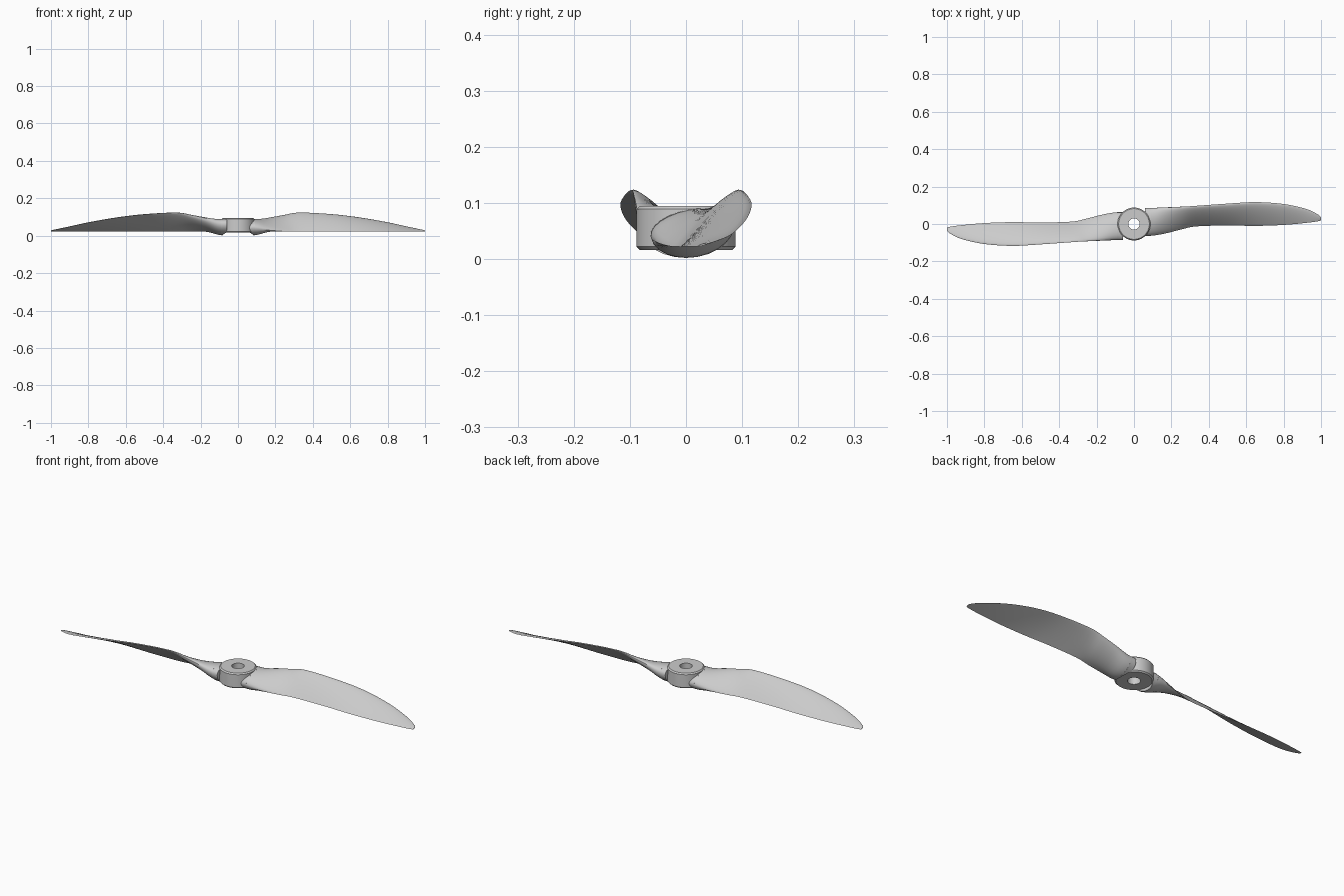
import bpy, bmesh, math
from mathutils import Vector

if "Cube" in bpy.data.objects:
    bpy.data.objects.remove(bpy.data.objects["Cube"], do_unlink=True)

grey = bpy.data.materials.new("light grey plastic")
grey.use_nodes = True
grey.diffuse_color = (0.6, 0.6, 0.6, 1)
grey.node_tree.nodes["Principled BSDF"].inputs["Base Color"].default_value = (0.6, 0.6, 0.6, 1)

HUB_R = 0.088


def make_object(name, bm, angle):
    bmesh.ops.recalc_face_normals(bm, faces=bm.faces)
    mesh = bpy.data.meshes.new(name)
    bm.to_mesh(mesh)
    bm.free()
    mesh.materials.append(grey)
    obj = bpy.data.objects.new(name, mesh)
    bpy.context.collection.objects.link(obj)
    bpy.ops.object.select_all(action="DESELECT")
    obj.select_set(True)
    bpy.context.view_layer.objects.active = obj
    bpy.ops.object.shade_smooth_by_angle(angle=math.radians(angle))
    return obj


# Hub: a bevelled ring with a shaft hole
def build_hub():
    bm = bmesh.new()
    profile = [(0.03, 0.016), (0.082, 0.016), (HUB_R, 0.022),
               (HUB_R, 0.089), (0.082, 0.095), (0.03, 0.095)]
    n = 64
    rings = []
    for i in range(n):
        a = math.tau * i / n
        rings.append([bm.verts.new((r * math.cos(a), r * math.sin(a), z)) for r, z in profile])
    for i in range(n):
        a, b = rings[i], rings[(i + 1) % n]
        for j in range(len(profile)):
            k = (j + 1) % len(profile)
            bm.faces.new((a[j], b[j], b[k], a[k]))
    make_object("hub", bm, 35)


# Blade stations: x, low edge y z, high edge y z, upper bulge, lower bulge, airfoil blend
STATIONS = [
    (0.075, -0.063, 0.040, 0.086, 0.066, 0.036, 0.050, 0),
    (0.110, -0.061, 0.036, 0.086, 0.072, 0.032, 0.046, 0),
    (0.170, -0.050, 0.029, 0.088, 0.092, 0.020, 0.030, 0.2),
    (0.250, -0.030, 0.023, 0.092, 0.110, 0.012, 0.014, 0.6),
    (0.330, -0.013, 0.022, 0.097, 0.123, 0.010, 0.005, 1),
    (0.500, -0.008, 0.022, 0.109, 0.114, 0.011, 0.001, 1),
    (0.650, -0.010, 0.022, 0.117, 0.096, 0.010, 0.001, 1),
    (0.800, -0.005, 0.022, 0.107, 0.070, 0.008, 0.001, 1),
    (0.920, 0.006, 0.022, 0.081, 0.044, 0.005, 0.001, 1),
    (0.980, 0.014, 0.022, 0.053, 0.032, 0.003, 0.001, 1),
    (1.000, 0.019, 0.022, 0.036, 0.027, 0.002, 0.001, 1),
]


def spline(points, steps):
    """Catmull-Rom interpolation through all stations."""
    pts = [Vector(p) for p in points]
    out = []
    for i in range(len(pts) - 1):
        p0, p1 = pts[max(i - 1, 0)], pts[i]
        p2, p3 = pts[i + 1], pts[min(i + 2, len(pts) - 1)]
        for s in range(steps):
            t = s / steps
            out.append(0.5 * (2 * p1 + (p2 - p0) * t + (2 * p0 - 5 * p1 + 4 * p2 - p3) * t ** 2
                              + (3 * p1 - p0 - 3 * p2 + p3) * t ** 3))
    return out + [pts[-1]]


def section(row, m=12):
    """Closed airfoil loop: upper side low to high, then lower side back."""
    x, ly, lz, hy, hz, up, down, blend = row
    low, high = Vector((ly, lz)), Vector((hy, hz))
    chord = high - low
    normal = Vector((-chord.y, chord.x)).normalized()
    loop = []
    for k in range(2 * m):
        upper = k <= m
        u = 0.5 - 0.5 * math.cos(math.pi * k / m)
        bulge = 2 * math.sqrt(max(u * (1 - u), 0))
        foil = 2.6 * math.sqrt(max(1 - u, 0)) * u
        f = bulge * (1 - blend) + foil * blend
        loop.append((x, *(low + chord * u + normal * f * (up if upper else -down))))
    return loop


def build_blade(name, turn):
    bm = bmesh.new()
    m = 12
    loops = [section(r, m) for r in spline(STATIONS, 4)]
    # Root end follows the round wall of the hub
    loops[0] = [(max(0.06, math.sqrt(max(HUB_R ** 2 - y * y, 0)) - 0.004), y, z)
                for x, y, z in loops[0]]
    loops[1:4] = [[(max(x, 0.09), y, z) for x, y, z in lp] for lp in loops[1:4]]
    rings = [[bm.verts.new(p) for p in lp] for lp in loops]
    n = 2 * m
    for a, b in zip(rings, rings[1:]):
        for j in range(n):
            k = (j + 1) % n
            bm.faces.new((a[j], a[k], b[k], b[j]))
    # Caps at root and tip, joined across the thickness
    for ring in (rings[0], rings[-1]):
        bm.faces.new((ring[0], ring[1], ring[n - 1]))
        for j in range(1, m - 1):
            bm.faces.new((ring[j], ring[j + 1], ring[n - j - 1], ring[n - j]))
        bm.faces.new((ring[m - 1], ring[m], ring[m + 1]))
    obj = make_object(name, bm, 40)
    obj.rotation_euler.z = turn


build_hub()
build_blade("left_blade", 0)
build_blade("right_blade", math.pi)
